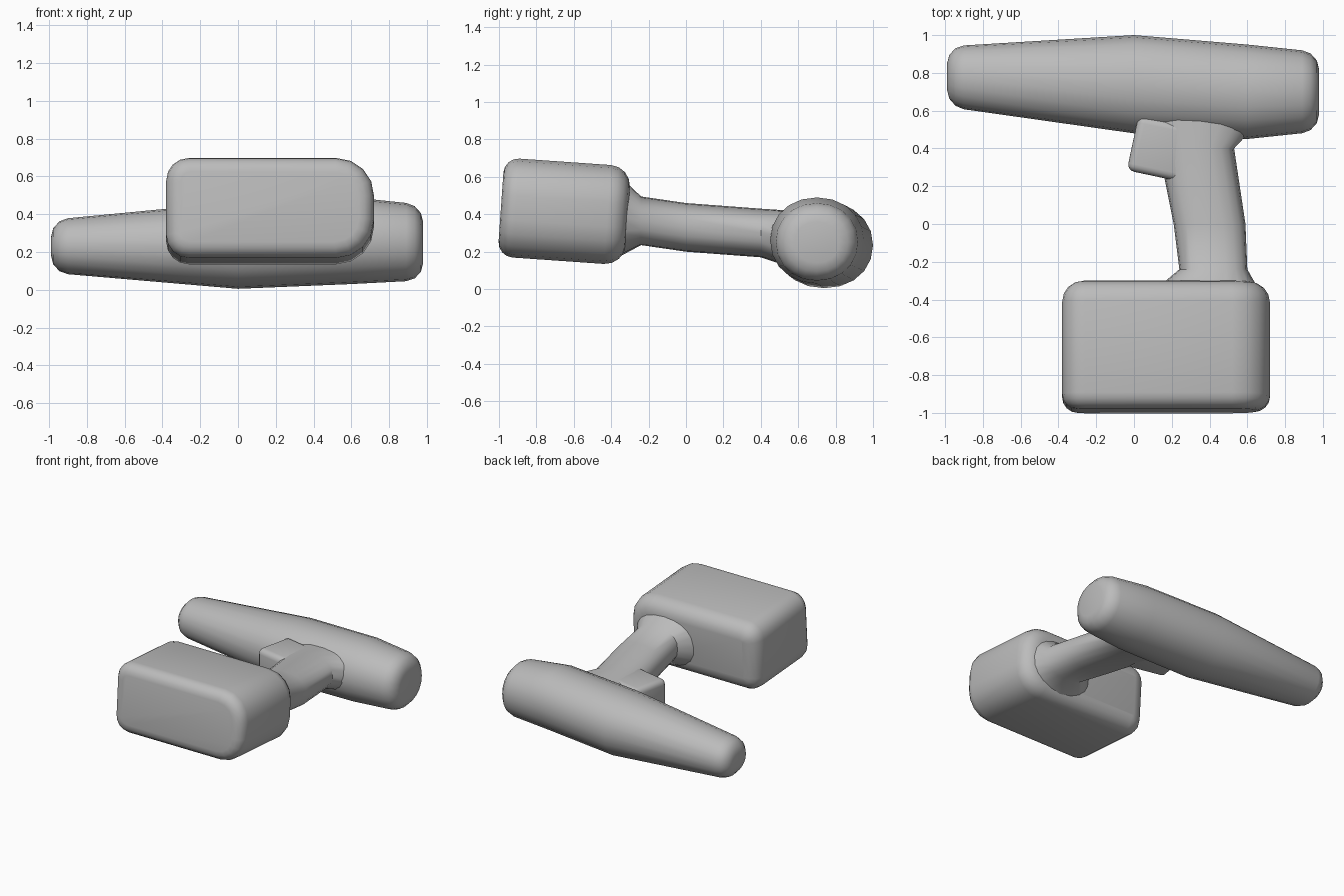
import bpy, bmesh, math
from mathutils import Matrix, Vector

cube = bpy.data.objects.get("Cube")
if cube:
    bpy.data.objects.remove(cube, do_unlink=True)

# One plain grey covers the whole tool
colour = (0.5, 0.5, 0.5, 1)
grey = bpy.data.materials.new("plain grey")
grey.use_nodes = True
grey.diffuse_color = colour
grey.node_tree.nodes["Principled BSDF"].inputs["Base Color"].default_value = colour


def finish(name, bm):
    """Turn a bmesh into a named, smoothly shaded object."""
    bmesh.ops.recalc_face_normals(bm, faces=bm.faces[:])
    mesh = bpy.data.meshes.new(name)
    bm.to_mesh(mesh)
    bm.free()
    mesh.materials.append(grey)
    part = bpy.data.objects.new(name, mesh)
    bpy.context.collection.objects.link(part)
    bpy.ops.object.select_all(action="DESELECT")
    part.select_set(True)
    bpy.context.view_layer.objects.active = part
    bpy.ops.object.shade_smooth_by_angle(angle=math.radians(45))


def round_edges(bm, chosen, radius):
    """Round every edge whose two ends satisfy the chosen rule."""
    edges = [e for e in bm.edges if chosen(*(v.co for v in e.verts))]
    bmesh.ops.bevel(bm, geom=edges, offset=radius, segments=4,
                    profile=0.5, affect="EDGES")


def superellipse(angle, power):
    """Point on a unit outline; a power above two makes it boxier."""
    def soften(value):
        return math.copysign(abs(value) ** (2 / power), value)
    return soften(math.cos(angle)), soften(math.sin(angle))


def loft(name, stations, across, power, rounding=0, sides=20):
    """Skin rings through stations of (centre, half width, half height)."""
    bm = bmesh.new()
    rings = []
    for centre, width, height in stations:
        ring = []
        for step in range(sides):
            u, v = superellipse(math.tau * step / sides, power)
            offset = across * (u * width) + Vector((0, 0, v * height))
            ring.append(bm.verts.new(Vector(centre) + offset))
        rings.append(ring)
    for near, far in zip(rings, rings[1:]):
        for i in range(sides):
            j = (i + 1) % sides
            bm.faces.new((near[i], near[j], far[j], far[i]))
    caps = [bm.faces.new(rings[0]), bm.faces.new(rings[-1])]
    if rounding:
        rims = [e for cap in caps for e in cap.edges]
        bmesh.ops.bevel(bm, geom=rims, offset=rounding, segments=3,
                        profile=0.5, affect="EDGES")
    finish(name, bm)


def block(name, centre, size, turn, roundings):
    """Box whose edges are rounded by rules, in order, then turned and placed."""
    bm = bmesh.new()
    bmesh.ops.create_cube(bm, size=1, matrix=Matrix.Diagonal((*size, 1)))
    for chosen, radius in roundings:
        round_edges(bm, chosen, radius)
    bm.transform(Matrix.Translation(centre) @ turn)
    finish(name, bm)


x_axis = Vector((1, 0, 0))
y_axis = Vector((0, 1, 0))

# Barrel: slim nose on the right, blunt motor end on the left
loft("barrel", [
    ((-0.99, 0.78, 0.23), 0.16, 0.14),
    ((0, 0.74, 0.235), 0.26, 0.23),
    ((0.6, 0.7, 0.26), 0.25, 0.23),
    ((0.98, 0.7, 0.25), 0.21, 0.2),
], across=y_axis, power=2.1, rounding=0.09)

# Grip, flaring into the barrel and into the battery
loft("handle", [
    ((0.35, 0.55, 0.27), 0.32, 0.15),
    ((0.33, 0.4, 0.3), 0.2, 0.13),
    ((0.4, 0, 0.33), 0.19, 0.13),
    ((0.42, -0.24, 0.365), 0.18, 0.13),
    ((0.37, -0.4, 0.4), 0.32, 0.25),
], across=x_axis, power=2.4)

# Trigger, tilted so that its lower edge follows the finger
block("trigger", (0.14, 0.4, 0.3), (0.3, 0.3, 0.23),
      Matrix.Rotation(math.radians(-12), 4, "Z"),
      [(lambda a, b: True, 0.04)])


# Battery pack, tipped slightly to follow the grip
def runs_lengthwise(a, b):
    return a.y * b.y < 0


half_depth = 0.34
block("battery", (0.17, -0.65, 0.415), (1.1, 2 * half_depth, 0.53),
      Matrix.Rotation(math.radians(-4), 4, "X"), [
          (lambda a, b: runs_lengthwise(a, b) and a.x > 0.5, 0.2),
          (lambda a, b: runs_lengthwise(a, b) and a.x < -0.5, 0.12),
          (lambda a, b: min(a.y, b.y) > half_depth - 0.01, 0.11),
          (lambda a, b: max(a.y, b.y) < 0.01 - half_depth, 0.08)])
